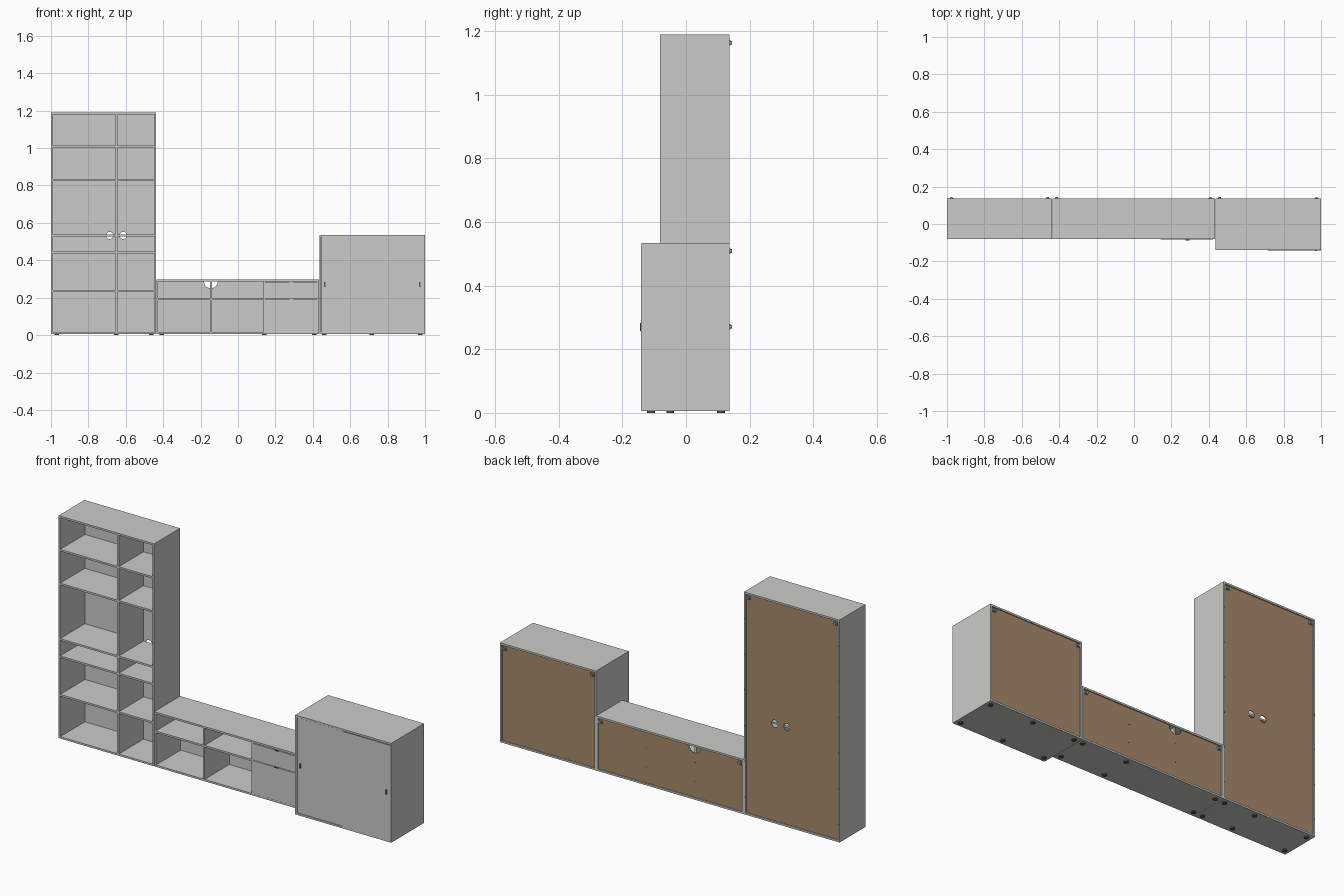
import bpy, bmesh
from mathutils import Matrix, Vector

cube = bpy.data.objects.get("Cube")
if cube:
    bpy.data.objects.remove(cube, do_unlink=True)


def material(name, rgb):
    m = bpy.data.materials.new(name)
    m.use_nodes = True
    m.diffuse_color = (*rgb, 1)
    m.node_tree.nodes["Principled BSDF"].inputs["Base Color"].default_value = (*rgb, 1)
    return m


GREY = material("light grey board", (0.6, 0.6, 0.585))
BROWN = material("brown fibreboard", (0.39, 0.255, 0.142))
METAL = material("bracket metal", (0.4, 0.4, 0.4))
DARK = material("dark fitting", (0.1, 0.1, 0.1))

T = 0.0096              # board thickness
BASE = 0.006            # underside of the carcasses
BACK = 0.137            # rear edge of the carcasses
PANEL = BACK - 0.006    # rear face of the back panels
INNER = PANEL - 0.004   # front face of the back panels
FRONT = -0.081
CAB_FRONT = -0.141


def add(name, bm, *mats):
    me = bpy.data.meshes.new(name)
    bm.to_mesh(me)
    bm.free()
    for m in mats:
        me.materials.append(m)
    ob = bpy.data.objects.new(name, me)
    bpy.context.collection.objects.link(ob)
    return ob


def box(name, x, y, z, mat=GREY):
    bm = bmesh.new()
    lo, hi = Vector((x[0], y[0], z[0])), Vector((x[1], y[1], z[1]))
    bmesh.ops.create_cube(bm, size=1, matrix=Matrix.Translation((lo + hi) / 2)
                          @ Matrix.Diagonal((*(hi - lo), 1)))
    return add(name, bm, mat)


def disc(name, centre, radius, depth, mat, axis="Z", sides=16):
    bm = bmesh.new()
    rot = Matrix.Rotation(1.5708, 4, "X") if axis == "Y" else Matrix()
    bmesh.ops.create_cone(bm, cap_ends=True, segments=sides, radius1=radius,
                          radius2=radius, depth=depth,
                          matrix=Matrix.Translation(centre) @ rot)
    ob = add(name, bm, mat)
    for p in ob.data.polygons:
        p.use_smooth = len(p.vertices) == 4
    ob.data.set_sharp_from_angle(angle=0.7)
    return ob


def back_panel(name, x, z, holes=(), radius=0):
    """Thin panel, grey inside and brown outside, with round cable holes."""
    ob = box(name, x, (INNER, PANEL), z)
    ob.data.materials.append(BROWN)
    for p in ob.data.polygons:
        p.material_index = int(p.normal.y > 0.5)
    for hx, hz in holes:
        cutter = disc("cable_hole_cutter", (hx, PANEL, hz), radius, 0.05, GREY, "Y", 32)
        cutter.hide_render = True
        mod = ob.modifiers.new("cable hole", "BOOLEAN")
        mod.operation, mod.object, mod.solver = "DIFFERENCE", cutter, "EXACT"
        bpy.context.view_layer.objects.active = ob
        bpy.ops.object.modifier_apply(modifier=mod.name)
        bpy.data.objects.remove(cutter, do_unlink=True)


def carcass(name, x0, x1, top, front, holes=(), radius=0):
    """Top, bottom, two sides, back panel, wall brackets."""
    y = (front, BACK)
    box(name + "_top", (x0, x1), y, (top - T, top))
    box(name + "_bottom", (x0, x1), y, (BASE, BASE + T))
    box(name + "_right_side", (x0, x0 + T), y, (BASE + T, top - T))
    box(name + "_left_side", (x1 - T, x1), y, (BASE + T, top - T))
    back_panel(name + "_back", (x0 + T, x1 - T), (BASE + T, top - T), holes, radius)
    for x, side in ((x0 + 0.024, "right"), (x1 - 0.024, "left")):
        box(f"{name}_{side}_wall_bracket", (x - 0.01, x + 0.01), (PANEL, BACK + 0.003),
            (top - 0.034, top - 0.018), METAL)
        disc(f"{name}_{side}_bracket_screw", (x, BACK + 0.003, top - 0.026),
             0.006, 0.008, METAL, "Y")


def feet(name, xs, ys):
    for x in xs:
        for y in ys:
            disc(name + "_foot", (x, y, BASE / 2), 0.012, BASE, DARK)


# Tall open bookcase
L, R, DIV = -1.0, -0.4375, -0.65
carcass("bookcase", L, R, 1.19, FRONT, ((DIV - 0.036, 0.533), (DIV + 0.036, 0.533)), 0.019)
box("bookcase_divider", (DIV - T / 2, DIV + T / 2), (FRONT, INNER), (BASE + T, 1.19 - T))
for z in (0.236, 0.441, 0.533, 0.828, 1.008):
    for x in ((L + T, DIV - T / 2), (DIV + T / 2, R - T)):
        box("bookcase_shelf", x, (FRONT, INNER), (z - T / 2, z + T / 2))
feet("bookcase", (-0.97, DIV, -0.465), (-0.05, 0.11))
for i in range(6):
    for x in (L + T / 2, R - T / 2):
        disc("bookcase_edge_plug", (x, BACK, 0.1 + i * 0.19), 0.003, 0.001, DARK, "Y", 8)

# Low media unit
L, R, TOP = -0.4365, 0.433, 0.297
MID, DRAW, SHELF = -0.145, 0.14, 0.192
carcass("media_unit", L, R, TOP, FRONT, ((MID, TOP - T),), 0.037)
for x in (MID, DRAW):
    box("media_unit_divider", (x - T / 2, x + T / 2), (FRONT, INNER), (BASE + T, TOP - T))
for x in ((L + T, MID - T / 2), (MID + T / 2, DRAW - T / 2)):
    box("media_unit_shelf", x, (FRONT, INNER), (SHELF - T / 2, SHELF + T / 2))
for x in (MID, DRAW):
    for z in (0.1, 0.2):
        disc("media_unit_back_screw", (x, PANEL, z), 0.0035, 0.002, DARK, "Y", 8)
feet("media_unit", (-0.408, DRAW, 0.408), (-0.05, 0.11))

# Two drawers with tab handles on their upper edges
DX = (DRAW + 0.001, R - T - 0.0015)
for name, z0, z1 in (("lower", BASE + T + 0.001, 0.193), ("upper", 0.196, 0.284)):
    box(name + "_drawer_front", DX, (FRONT - 0.001, FRONT + T), (z0, z1))
    box(name + "_drawer_box", (DX[0] + 0.012, DX[1] - 0.006), (FRONT + T, INNER - 0.01),
        (z0 + 0.008, z1 - 0.02))
    box(name + "_drawer_handle", (0.276, 0.296), (FRONT - 0.007, FRONT + 0.004),
        (z1 - 0.001, z1 + 0.003), DARK)

# Sliding door cabinet: right door inset, left door laid over the carcass edge
L, R, TOP, SPLIT = 0.4345, 1.0, 0.535, 0.713
carcass("cabinet", L, R, TOP, CAB_FRONT + 0.001)
box("cabinet_right_door", (L + T + 0.001, SPLIT + 0.012), (CAB_FRONT + 0.004, CAB_FRONT + 0.013),
    (BASE + T + 0.001, TOP - T - 0.002))
box("cabinet_left_door", (SPLIT, R), (CAB_FRONT - 0.0005, CAB_FRONT + 0.003),
    (BASE + 0.003, TOP - T - 0.002))
box("cabinet_divider", (SPLIT - T / 2, SPLIT + T / 2), (CAB_FRONT + 0.03, INNER),
    (BASE + T, TOP - T))
for name, x, y in (("right", L + 0.028, CAB_FRONT + 0.004), ("left", R - 0.028, CAB_FRONT)):
    box(name + "_door_pull", (x - 0.004, x + 0.004), (y - 0.003, y + 0.001),
        (0.257, 0.283), DARK)
feet("cabinet", (0.462, 0.715, 0.975), (-0.11, 0.11))
